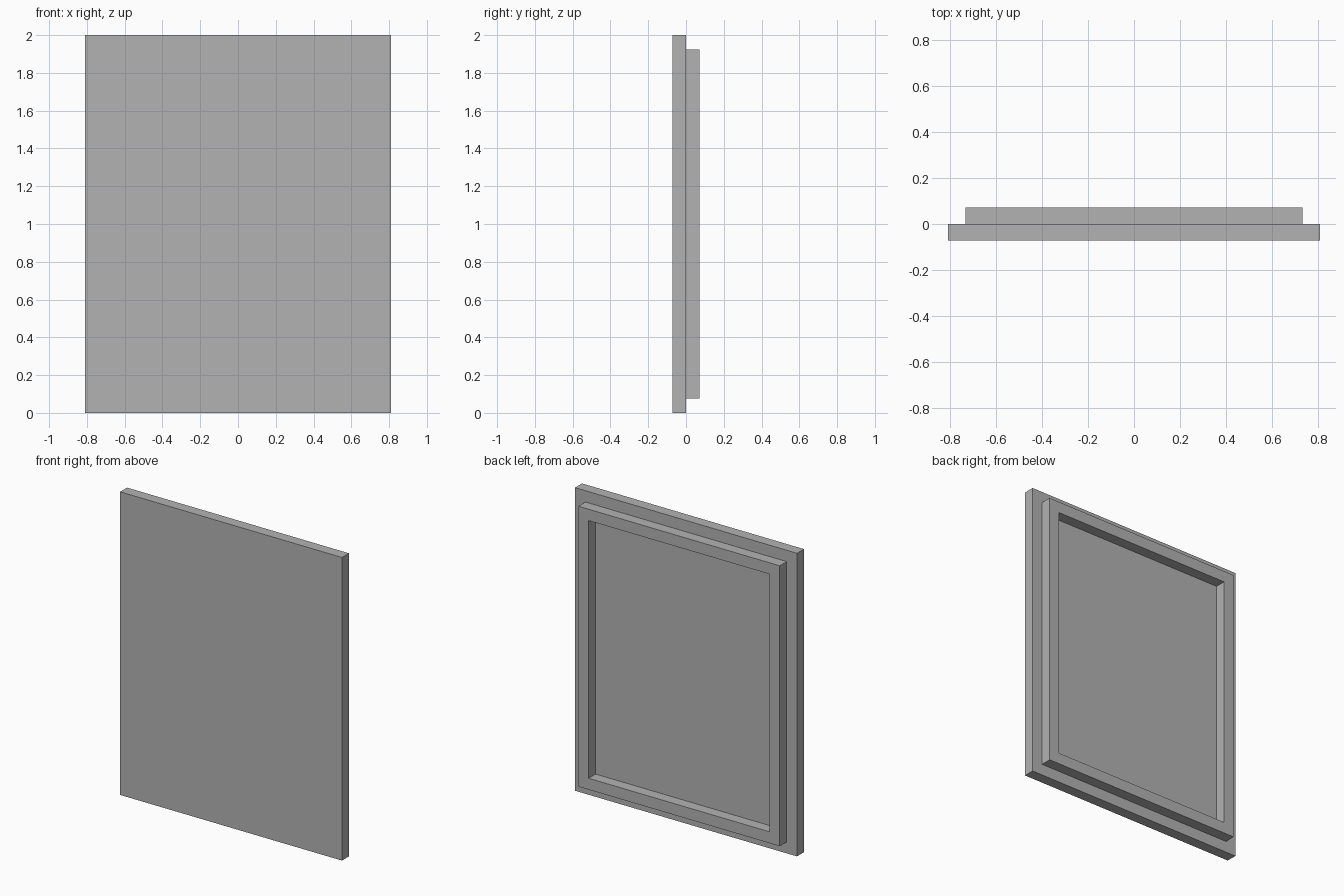
import bpy
import bmesh

cube = bpy.data.objects.get("Cube")
if cube:
    bpy.data.objects.remove(cube, do_unlink=True)

grey = bpy.data.materials.new("plain_grey")
grey.use_nodes = True
grey.diffuse_color = (0.45, 0.45, 0.45, 1)
grey.node_tree.nodes["Principled BSDF"].inputs["Base Color"].default_value = grey.diffuse_color

HALF_WIDTH, HEIGHT, DEPTH = 0.81, 2.0, 0.0725
STEP = 0.075  # setback of the raised frame, and also the width of its bars


def add_object(name, bm):
    bmesh.ops.recalc_face_normals(bm, faces=bm.faces)
    mesh = bpy.data.meshes.new(name)
    bm.to_mesh(mesh)
    bm.free()
    mesh.materials.append(grey)
    obj = bpy.data.objects.new(name, mesh)
    bpy.context.collection.objects.link(obj)


def rectangle(bm, inset, y):
    """Upright rectangle, set in from the panel outline."""
    x, low, high = HALF_WIDTH - inset, inset, HEIGHT - inset
    return [bm.verts.new((px, y, pz))
            for px, pz in ((-x, low), (x, low), (x, high), (-x, high))]


def bridge(bm, a, b):
    for i in range(4):
        j = (i + 1) % 4
        bm.faces.new((a[i], a[j], b[j], b[i]))


# Flat front panel
bm = bmesh.new()
front, back = rectangle(bm, 0, -DEPTH), rectangle(bm, 0, 0)
bm.faces.new(front)
bm.faces.new(back)
bridge(bm, front, back)
add_object("front_panel", bm)

# Raised open frame on the back
bm = bmesh.new()
loops = [rectangle(bm, inset, y) for inset, y in
         ((STEP, 0), (STEP, DEPTH), (2 * STEP, DEPTH), (2 * STEP, 0))]
for a, b in zip(loops, loops[1:] + loops[:1]):
    bridge(bm, a, b)
add_object("back_frame", bm)
